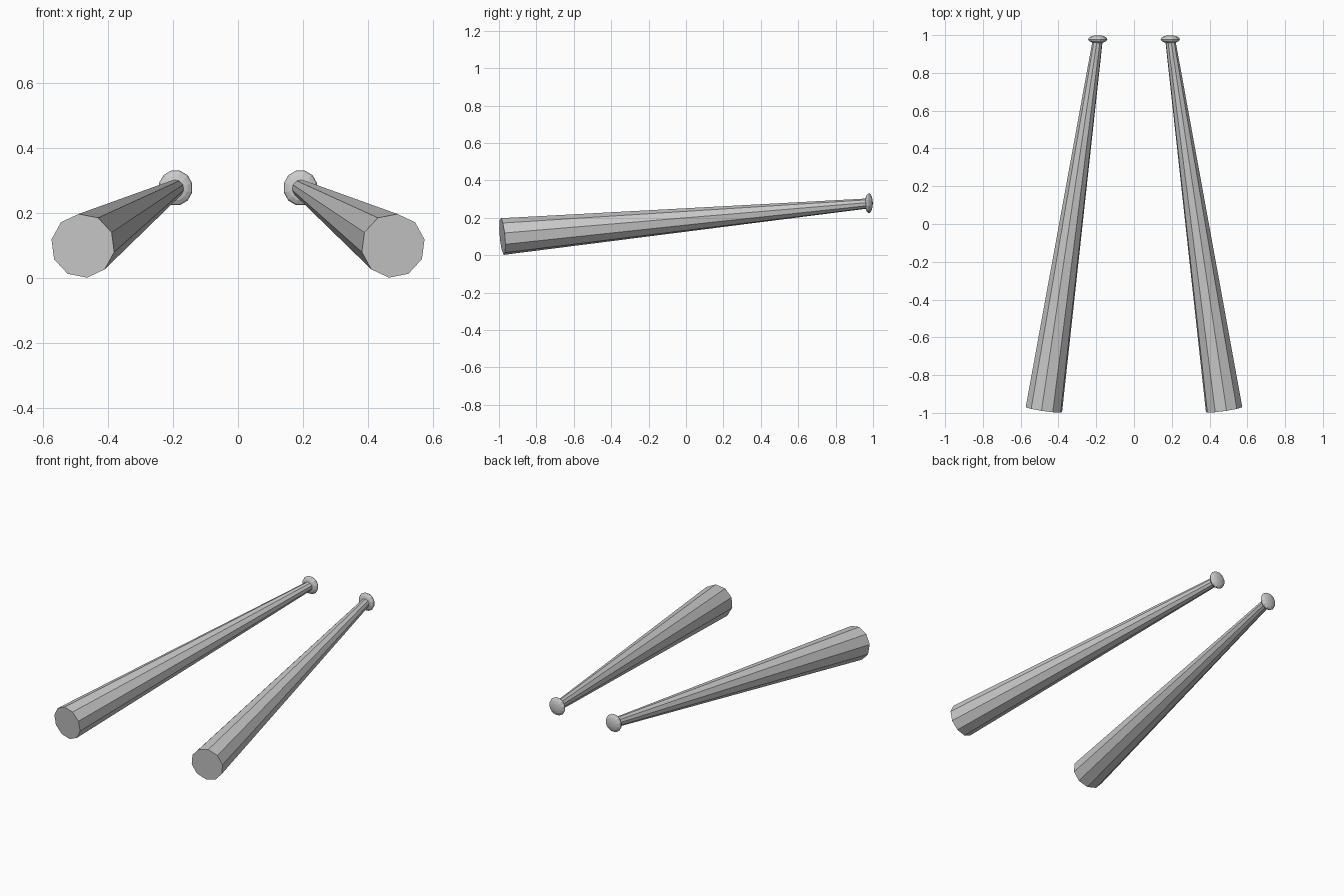
import bpy, bmesh, math
from mathutils import Matrix, Vector

cube = bpy.data.objects.get("Cube")
if cube:
    bpy.data.objects.remove(cube, do_unlink=True)

# Single plain grey
grey = bpy.data.materials.new("plain_grey")
grey.use_nodes = True
colour = (0.6, 0.6, 0.6, 1)
grey.diffuse_color = colour
grey.node_tree.nodes["Principled BSDF"].inputs["Base Color"].default_value = colour

SIDES = 10
PHASE = math.radians(97.5)


def finish(bm, name):
    bmesh.ops.recalc_face_normals(bm, faces=bm.faces[:])
    mesh = bpy.data.meshes.new(name)
    bm.to_mesh(mesh)
    bm.free()
    mesh.materials.append(grey)
    obj = bpy.data.objects.new(name, mesh)
    bpy.context.collection.objects.link(obj)
    return obj


def tapered_rod(name, side):
    """Tapered ten-sided rod with ends square to its axis."""
    butt, tip = Vector((-0.477, -0.982, 0.1)), Vector((-0.192, 0.975, 0.277))
    axis = (tip - butt).normalized()
    across = (Vector((1, 0, 0)) - axis * axis.x).normalized()
    up = across.cross(axis)
    bm = bmesh.new()
    rings = []
    for centre, radius in ((butt, 0.099), (tip, 0.027)):
        ring = []
        for i in range(SIDES):
            a = PHASE + math.tau * i / SIDES
            p = centre + radius * (across * math.cos(a) + up * math.sin(a))
            ring.append(bm.verts.new((-side * p.x, p.y, p.z)))
        rings.append(ring)
        bm.faces.new(ring)
    for i in range(SIDES):
        j = (i + 1) % SIDES
        bm.faces.new((rings[0][i], rings[0][j], rings[1][j], rings[1][i]))
    finish(bm, name)


def end_knob(name, side):
    """Flattened ball closing the thin end."""
    bm = bmesh.new()
    place = (Matrix.Translation((side * 0.192, 0.978, 0.278))
             @ Matrix.Diagonal((0.053, 0.021, 0.055, 1))
             @ Matrix.Rotation(math.pi / 2, 4, "X")
             @ Matrix.Rotation(math.pi / 12, 4, "Z"))
    bmesh.ops.create_uvsphere(bm, u_segments=12, v_segments=8, radius=1, matrix=place)
    finish(bm, name)


for label, side in (("left", 1), ("right", -1)):
    tapered_rod(label + "_rod", side)
    end_knob(label + "_knob", side)
